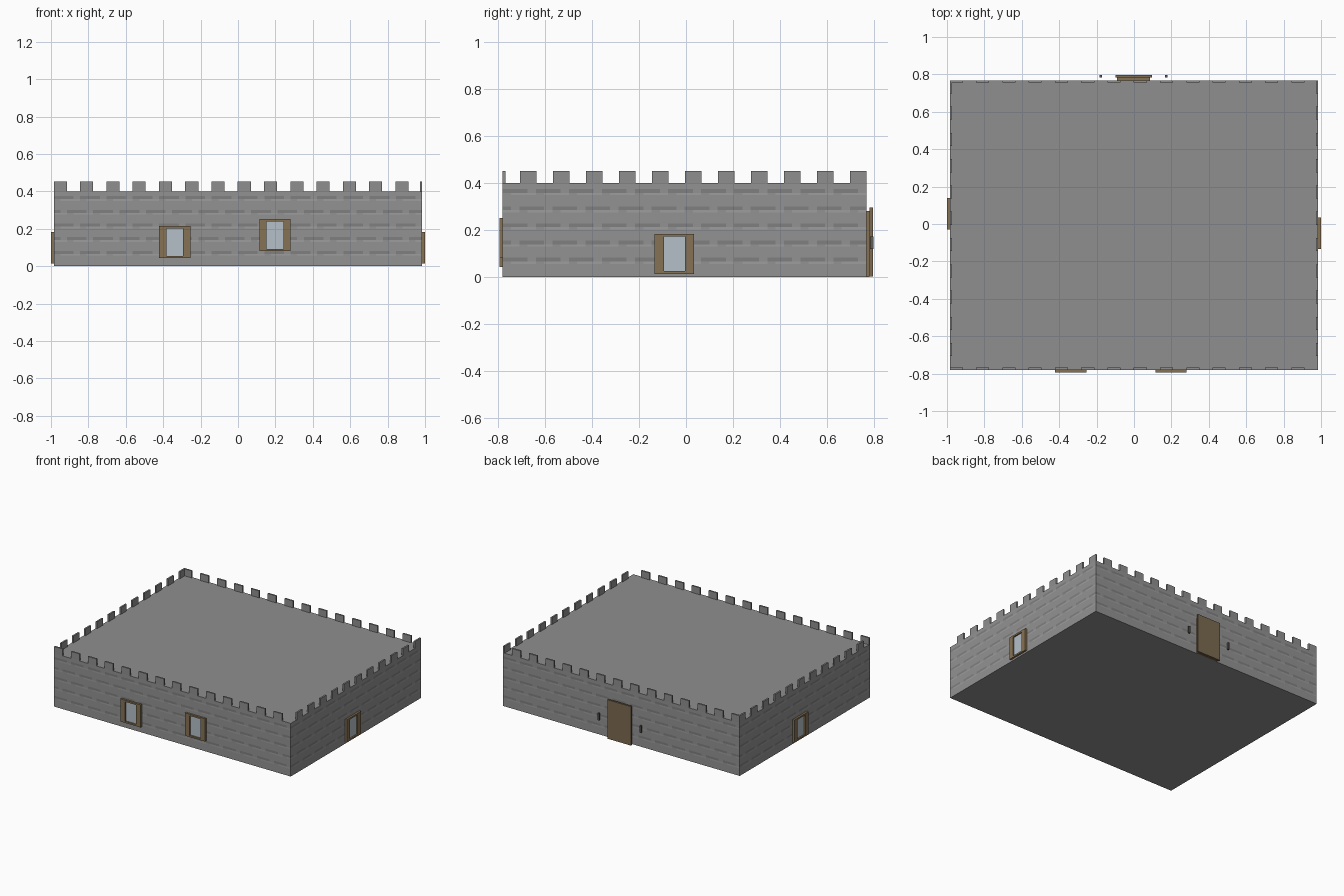
import bpy, bmesh
from mathutils import Vector

if "Cube" in bpy.data.objects:
    bpy.data.objects.remove(bpy.data.objects["Cube"])

X0, X1, Y0, Y1, H = -0.985, 0.985, -0.78, 0.768, 0.40


def material(name, rgb):
    m = bpy.data.materials.new(name)
    m.diffuse_color = (*rgb, 1)
    m.use_nodes = True
    m.node_tree.nodes["Principled BSDF"].inputs["Base Color"].default_value = m.diffuse_color
    return m


ROOF = material("roof_stone", (0.275, 0.275, 0.275))
STONE = material("stone", (0.29, 0.29, 0.29))
DARK = material("dark_stone", (0.215, 0.215, 0.215))
LIGHT = material("light_stone", (0.34, 0.34, 0.34))
WOOD = material("wood", (0.24, 0.17, 0.09))
DOOR = material("door_wood", (0.20, 0.145, 0.08))
GLASS = material("glass", (0.46, 0.53, 0.58))
IRON = material("iron", (0.12, 0.11, 0.09))


def finish(name, bm, mats):
    me = bpy.data.meshes.new(name)
    bm.to_mesh(me)
    bm.free()
    for m in mats:
        me.materials.append(m)
    bpy.context.collection.objects.link(bpy.data.objects.new(name, me))


def boxes(name, spans, mat):
    """One object made of boxes, each given as (x0, x1, y0, y1, z0, z1)."""
    bm = bmesh.new()
    for a, b, c, d, e, f in spans:
        for v in bmesh.ops.create_cube(bm, size=1)["verts"]:
            v.co = Vector(((a + b) / 2 + v.co.x * (b - a),
                           (c + d) / 2 + v.co.y * (d - c),
                           (e + f) / 2 + v.co.z * (f - e)))
    finish(name, bm, [mat])


def on_wall(side, u0, u1, d0, d1, z0, z1):
    """Box on a wall: u runs along the wall, d outwards from its face."""
    if side == "front":
        return (u0, u1, Y0 - d1, Y0 - d0, z0, z1)
    if side == "back":
        return (u0, u1, Y1 + d0, Y1 + d1, z0, z1)
    if side == "right":
        return (X1 + d0, X1 + d1, u0, u1, z0, z1)
    return (X0 - d1, X0 - d0, u0, u1, z0, z1)


# Keep body: flat walls divided into masonry courses of three grey tones
levels = [0]
for k in range(5):
    z = 0.056 + 0.073 * k
    levels += [z, z + 0.01, z + 0.026]
levels.append(H)


def tone(row, col):
    course, kind = divmod(row, 3)
    shifted = (col + 2 * (course % 2)) % 4
    if kind == 1:                                # pale joint under the stones
        return 3 if shifted != 0 else 1
    if kind == 2:                                # shaded joint
        return 2 if shifted != 3 else 1
    if shifted == 3 and course > 0:              # pale upright joints
        return 1
    return 1


bm = bmesh.new()
corners = [Vector((X0, Y0, 0)), Vector((X1, Y0, 0)), Vector((X1, Y1, 0)), Vector((X0, Y1, 0))]
for i in range(4):
    a, b = corners[i], corners[(i + 1) % 4]
    n = round((b - a).length / 0.035)
    grid = [[bm.verts.new(a.lerp(b, c / n) + Vector((0, 0, z))) for c in range(n + 1)]
            for z in levels]
    for r in range(len(levels) - 1):
        for c in range(n):
            f = bm.faces.new((grid[r][c], grid[r][c + 1], grid[r + 1][c + 1], grid[r + 1][c]))
            f.material_index = tone(r, c)
bmesh.ops.remove_doubles(bm, verts=bm.verts, dist=1e-5)
# flat roof and underside close the body
bm.edges.ensure_lookup_table()
for z in (0, H):
    rim = [e for e in bm.edges if e.is_boundary and all(abs(v.co.z - z) < 1e-5 for v in e.verts)]
    bmesh.ops.contextual_create(bm, geom=rim)
bmesh.ops.recalc_face_normals(bm, faces=bm.faces)
for f in bm.faces:
    if abs(f.normal.z) > 0.5:
        f.material_index = 0
finish("stone_walls", bm, [ROOF, STONE, DARK, LIGHT])

# Thin battlements on all four sides
PITCH, W, T = 0.1405, 0.07, 0.012
for side in ("front", "back"):
    boxes(side + "_battlements",
          [on_wall(side, X0 + i * PITCH, X0 + i * PITCH + W, -T, 0, H, 0.452)
           for i in range(14)], ROOF)
for side in ("left", "right"):
    boxes(side + "_battlements",
          [on_wall(side, Y1 - i * PITCH - W, Y1 - i * PITCH, -T, 0, H, 0.452)
           for i in range(11)], ROOF)


# Windows: wide side posts, thin head and sill, recessed pane
def window(name, side, u, z):
    w, h, post, rail, d = 0.168, 0.171, 0.039, 0.012, 0.0145
    boxes(name + "_frame", [
        on_wall(side, u, u + post, -0.002, d, z, z + h),
        on_wall(side, u + w - post, u + w, -0.002, d, z, z + h),
        on_wall(side, u + post, u + w - post, -0.002, d, z, z + rail),
        on_wall(side, u + post, u + w - post, -0.002, d, z + h - rail, z + h),
    ], WOOD)
    boxes(name + "_pane", [on_wall(side, u + post, u + w - post, -0.002, 0.005,
                                   z + rail, z + h - rail)], GLASS)


window("front_left_window", "front", -0.422, 0.043)
window("front_right_window", "front", 0.114, 0.081)
window("right_window", "right", -0.133, 0.013)
window("left_window", "left", -0.030, 0.013)

# Back door: inner slab and a slightly larger outer leaf
boxes("door_backing", [on_wall("back", -0.09, 0.085, -0.002, 0.014, 0, 0.28)], WOOD)
boxes("door_leaf", [on_wall("back", -0.10, 0.096, 0.014, 0.028, 0.002, 0.295)], DOOR)

# Small lanterns either side of the door
for name, x in (("left_lantern", 0.172), ("right_lantern", -0.178)):
    boxes(name, [on_wall("back", x - 0.006, x + 0.006, 0.016, 0.029, 0.12, 0.172)], IRON)
